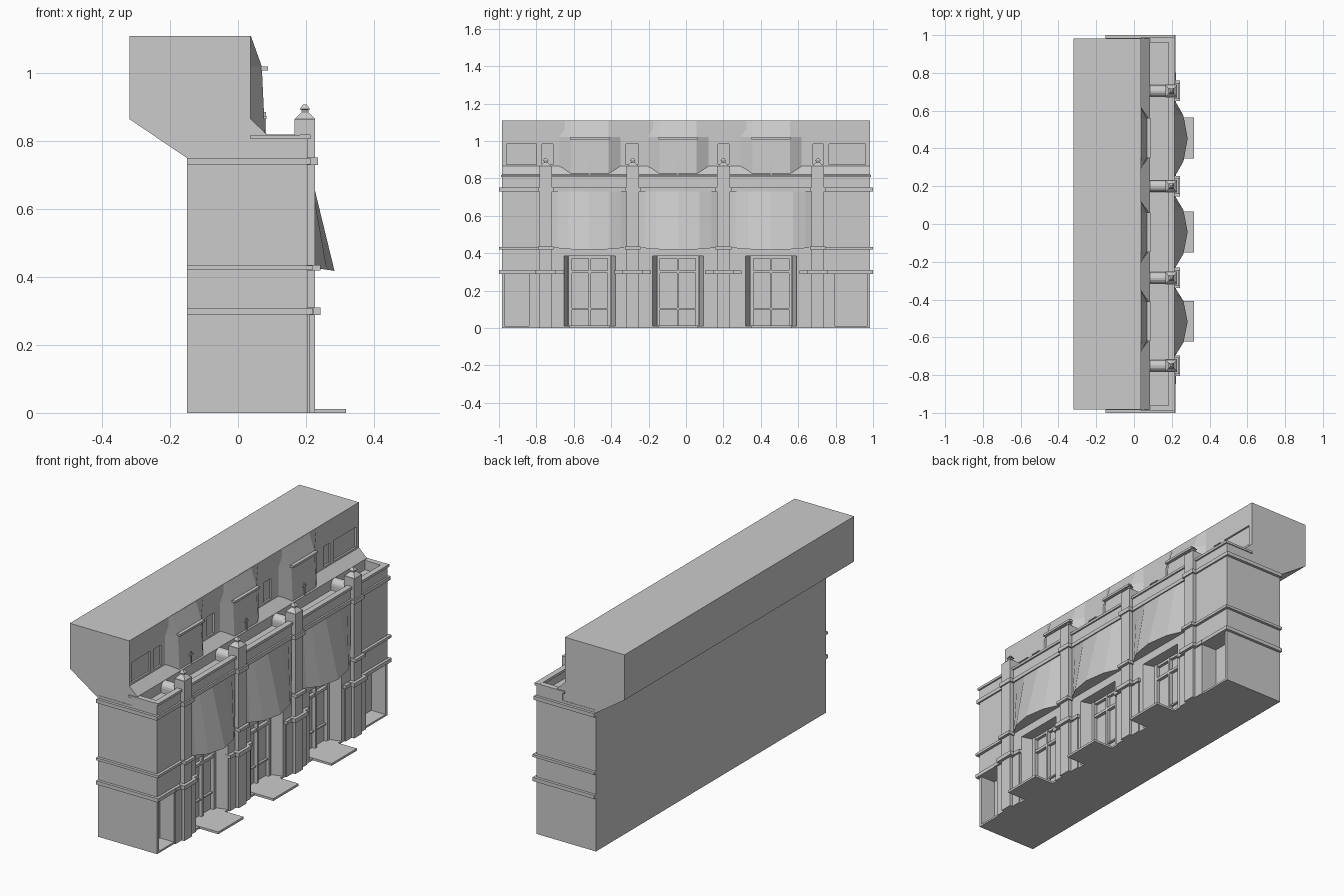
import bpy, bmesh, math

if "Cube" in bpy.data.objects:
    bpy.data.objects.remove(bpy.data.objects["Cube"])

# ---------- helpers ----------
def add_loft(bm, rings):
    """Closed solid skinned through rings of equal point count."""
    vs = [[bm.verts.new(p) for p in r] for r in rings]
    n = len(vs[0])
    for a, b in zip(vs, vs[1:]):
        for i in range(n):
            j = (i + 1) % n
            bm.faces.new((a[i], a[j], b[j], b[i]))
    bm.faces.new(vs[0][::-1])
    bm.faces.new(vs[-1])

def add_box(bm, x0, x1, y0, y1, z0, z1):
    plan = [(x0, y0), (x1, y0), (x1, y1), (x0, y1)]
    add_loft(bm, [[(x, y, z) for x, y in plan] for z in (z0, z1)])

def finish(bm, name):
    bmesh.ops.recalc_face_normals(bm, faces=bm.faces)
    me = bpy.data.meshes.new(name)
    bm.to_mesh(me)
    bm.free()
    ob = bpy.data.objects.new(name, me)
    bpy.context.collection.objects.link(ob)
    return ob

def boxes(name, items):
    bm = bmesh.new()
    for b in items:
        add_box(bm, *b)
    return finish(bm, name)

def loft(name, rings):
    bm = bmesh.new()
    add_loft(bm, rings)
    return finish(bm, name)

def cut(ob, cutter):
    m = ob.modifiers.new("cut", 'BOOLEAN')
    m.operation, m.object, m.solver = 'DIFFERENCE', cutter, 'EXACT'
    cutter.hide_render = True
    bpy.context.view_layer.objects.active = ob
    bpy.ops.object.modifier_apply(modifier=m.name)
    bpy.data.objects.remove(cutter)

PIERS = (-0.75, -0.285, 0.20, 0.705)
BAYS = (-0.515, -0.043, 0.455)
WALL = 0.205
END = 0.985

# ---------- main body with entrance and end recesses ----------
body = boxes("main_body", [(-0.15, WALL, -END, END, 0, 0.765)])
bm = bmesh.new()
for c in BAYS:
    plan = [(0.13, c - 0.115), (0.3, c - 0.165), (0.3, c + 0.165), (0.13, c + 0.115)]
    add_loft(bm, [[(x, y, z) for x, y in plan] for z in (0.01, 0.385)])
add_box(bm, 0.12, 0.3, -0.97, -0.84, 0.01, 0.29)
add_box(bm, 0.12, 0.3, 0.795, 0.97, 0.01, 0.29)
cut(body, finish(bm, "recess_cutter"))

# ---------- overhanging upper storey ----------
profile = [(-0.32, 1.11), (0.037, 1.11), (0.037, 0.865), (0.085, 0.82),
           (0.085, 0.75), (-0.15, 0.75), (-0.32, 0.865)]
upper = loft("upper_storey", [[(x, y, z) for x, z in profile] for y in (-0.983, 0.983)])
wins = [(-0.96, -0.80), (-0.77, -0.71), (-0.32, -0.255), (0.17, 0.23), (0.68, 0.735), (0.765, 0.96)]
cut(upper, boxes("window_cutter", [(0.027, 0.06, a, b, 0.875, 0.985) for a, b in wins]))

# ---------- faceted upper bays with canopy and window bars ----------
for i, c in enumerate(BAYS):
    rings = []
    for z, x in ((0.765, 0.082), (1.02, 0.07), (1.109, 0.038)):
        rings.append([(0.0, c - 0.165, z), (0.036, c - 0.165, z), (x, c - 0.10, z),
                      (x, c + 0.10, z), (0.036, c + 0.165, z), (0.0, c + 0.165, z)])
    loft(f"upper_bay_{i}", rings)
    boxes(f"bay_canopy_{i}", [(0.05, 0.088, c - 0.105, c + 0.105, 1.008, 1.02)])
    boxes(f"bay_window_bars_{i}", [(0.06, 0.083, c - 0.004, c + 0.004, 0.765, 0.885),
                                   (0.06, 0.084, c - 0.013, c + 0.013, 0.866, 0.874)])

# ---------- terrace parapet ----------
boxes("parapet_wall", [(0.188, WALL, -END, END, 0.76, 0.81),
                       (0.05, 0.19, -END, -0.965, 0.76, 0.81),
                       (0.05, 0.19, 0.965, END, 0.76, 0.81)])
boxes("parapet_cap", [(0.183, 0.214, -0.99, 0.99, 0.806, 0.819),
                      (0.037, 0.185, -0.99, -0.96, 0.806, 0.818),
                      (0.037, 0.185, 0.96, 0.99, 0.806, 0.818)])

# ---------- round-topped terrace dividers ----------
arch = [(-0.03, 0.76), (0.03, 0.76)] + [
    (0.03 * math.cos(math.pi * k / 8), 0.79 + 0.03 * math.sin(math.pi * k / 8)) for k in range(9)]
for i, p in enumerate(PIERS):
    loft(f"terrace_divider_{i}", [[(x, p + y, z) for y, z in arch] for x in (0.04, 0.17)])

# ---------- piers, side pilasters and finials ----------
for i, p in enumerate(PIERS):
    boxes(f"pier_{i}", [(0.166, 0.227, p - 0.034, p + 0.034, 0, 0.865)])
    boxes(f"side_pilasters_{i}", [(0.15, 0.212, p - 0.088, p + 0.088, 0, 0.30)])
    bm = bmesh.new()
    fx = 0.197
    steps = [(0.030, 0.865), (0.010, 0.885), (0.010, 0.892), (0.015, 0.894), (0.005, 0.908)]
    add_loft(bm, [[(fx + r * sx, p + r * sy, z) for sx, sy in ((-1, -1), (1, -1), (1, 1), (-1, 1))]
                  for r, z in steps])
    finish(bm, f"finial_{i}")

# ---------- string courses, stepping out round the piers ----------
def course(name, z0, z1, wall_x, pier_x, half, spans):
    items = [(0.18, wall_x, a, b, z0, z1) for a, b in spans]
    items += [(-0.15, wall_x, s - 0.015, s + 0.015, z0, z1) for s in (-0.985, 0.985)]
    items += [(0.17, pier_x, p - half, p + half, z0 - 0.001, z1 + 0.001) for p in PIERS]
    boxes(name, items)

ends = [(-0.99, -0.72), (0.68, 0.99)]
course("top_course", 0.731, 0.751, 0.214, 0.235, 0.042, [(-0.99, 0.99)])
course("middle_course", 0.42, 0.434, 0.220, 0.243, 0.042, ends)
course("lower_course", 0.289, 0.309, 0.220, 0.243, 0.055, ends)
boxes("pilaster_caps", [(0.15, 0.222, p - 0.098, p + 0.098, 0.29, 0.308) for p in PIERS])

# ---------- bowed panels over the entrances ----------
bow = [(-1, 0.0), (-0.85, 0.25), (-0.55, 0.72), (0, 1), (0.55, 0.72), (0.85, 0.25), (1, 0.0)]
for i, c in enumerate(BAYS):
    half = (PIERS[i + 1] - PIERS[i]) / 2 - 0.033
    mid = (PIERS[i + 1] + PIERS[i]) / 2
    rings = []
    for z, d in ((0.43, 0.079), (0.731, 0.003)):
        drop = 0.012 if d > 0.01 else 0
        rings.append([(0.18, mid - half, z)] +
                     [(WALL + d * k, mid + half * t, z - drop * k) for t, k in bow] +
                     [(0.18, mid + half, z)])
    loft(f"bowed_panel_{i}", rings)

# ---------- entrance doors, frames and steps ----------
for i, c in enumerate(BAYS):
    bars = [(0.12, 0.150, c + o - w, c + o + w, 0.01, 0.385)
            for o, w in ((-0.104, 0.009), (0, 0.006), (0.104, 0.009))]
    bars += [(0.12, 0.148, c - 0.11, c + 0.11, 0.293, 0.308),
             (0.12, 0.146, c - 0.11, c + 0.11, 0.372, 0.385)]
    boxes(f"door_frame_{i}", bars)
    boxes(f"door_handles_{i}", [(0.12, 0.142, c + s * 0.05 - 0.045, c + s * 0.05 + 0.045, 0.098, 0.106)
                                for s in (-1, 1)])
    boxes(f"door_step_{i}", [(0.15, 0.318, c - 0.108, c + 0.108, 0, 0.012)])
